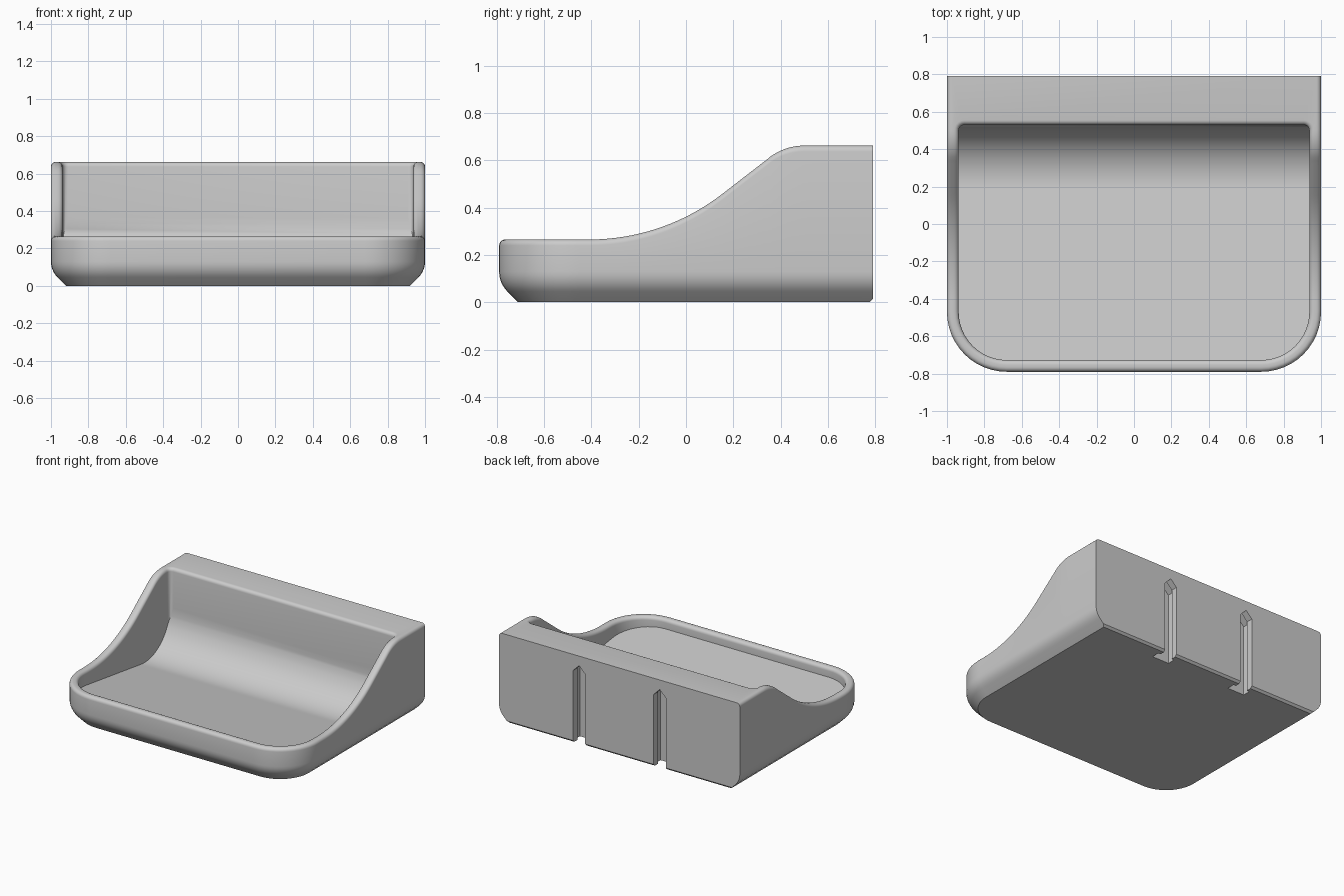
import bpy, bmesh
from math import sin, cos, tan, pi, sqrt, radians

cube = bpy.data.objects.get("Cube")
if cube:
    bpy.data.objects.remove(cube)

FRONT, BACK, CORNER = -0.79, 0.79, 0.32      # plan size and front corner radius
WALL, RIM = 0.0625, 0.025                    # wall thickness, rim rounding
POCKET_BACK, POCKET_R = 0.53, 0.03           # rear of pocket and its corner radius
SWEEP, TILT = 0.30, radians(8)               # rear sweep radius, backward floor slope
LOW, HIGH = 0.265, 0.662                     # rim heights at front and back

grey = bpy.data.materials.new("Plain grey")
grey.use_nodes = True
grey.diffuse_color = (0.6, 0.6, 0.6, 1)
grey.node_tree.nodes["Principled BSDF"].inputs["Base Color"].default_value = grey.diffuse_color


def rim_height(y):
    """Side silhouette: low lip, hollow arc, straight slope, round shoulder."""
    if y < -0.41:
        return LOW
    if y < 0.15:
        return LOW + 0.92 - sqrt(0.92 ** 2 - (y + 0.41) ** 2)
    if y < 0.351:
        return 0.455 + (y - 0.15) * 0.772
    if y < 0.5:
        return HIGH - 0.244 + sqrt(0.244 ** 2 - (0.5 - y) ** 2)
    return HIGH


def floor_height(y):
    """Floor slopes down to the rear, then sweeps up into the rear wall."""
    t = y - (POCKET_BACK - SWEEP)
    touch = -SWEEP * sin(TILT)
    if t < touch:
        return WALL + SWEEP * (1 - cos(TILT)) + (touch - t) * tan(TILT)
    return WALL + SWEEP - sqrt(max(SWEEP ** 2 - t ** 2, 0))


def plan(d, pocket=False, back=BACK):
    """Right half of the plan outline inset by d, from front to back."""
    r = CORNER - d
    pts = [(1 - CORNER + r * sin(k * pi / 24), FRONT + CORNER - r * cos(k * pi / 24))
           for k in range(12)]
    y0, y1, n = FRONT + CORNER, POCKET_BACK - POCKET_R, 48
    pts += [(1 - d, y0 + (y1 - y0) * k / n) for k in range(n + 1)]
    for k in range(1, 6):
        if pocket:
            r, a = POCKET_R + WALL - d, k * pi / 10
            pts.append((1 - WALL - POCKET_R + r * cos(a), y1 + r * sin(a)))
        else:
            pts.append((1 - d, y1 + (back - y1) * k / 5))
    return pts


bm = bmesh.new()
rings = []


def ring(points, height):
    right = [bm.verts.new((x, y, height(y))) for x, y in points]
    left = [bm.verts.new((-x, y, height(y))) for x, y in points]
    rings.append(right + left[::-1])


# Chamfered and rounded underside
ring(plan(0.08, back=BACK - 0.015), lambda y: 0)
ring(plan(0.065), lambda y: 0.015)
for k in range(7):
    a = pi / 4 * (1 - k / 6)
    ring(plan(0.12 * (1 - cos(a))), lambda y, a=a: 0.13 - 0.12 * sin(a))

# Rounded rim, outside then inside
for k in range(6):
    a = k * pi / 10
    ring(plan(RIM * (1 - cos(a))), lambda y, a=a: rim_height(y) - RIM * (1 - sin(a)))
for k in range(6):
    a = k * pi / 10
    ring(plan(WALL - RIM * (1 - sin(a)), True),
         lambda y, a=a: rim_height(y) - RIM * (1 - cos(a)))

# Pocket walls end on the swept floor
ring(plan(WALL, True), floor_height)

for lower, upper in zip(rings, rings[1:]):
    n = len(lower)
    for i in range(n):
        j = (i + 1) % n
        bm.faces.new((lower[i], lower[j], upper[j], upper[i]))
bm.faces.new(rings[0][::-1])
loop = rings[-1]
for i in range(len(loop) // 2 - 1):
    bm.faces.new((loop[i], loop[i + 1], loop[-2 - i], loop[-1 - i]))
bmesh.ops.recalc_face_normals(bm, faces=bm.faces[:])
mesh = bpy.data.meshes.new("tray")
bm.to_mesh(mesh)
bm.free()
tray = bpy.data.objects.new("tray", mesh)
bpy.context.collection.objects.link(tray)
mesh.materials.append(grey)


def slot_cutter(x, half, top, y0, y1):
    """Upright pointed prism that is open through the underside."""
    cut = bmesh.new()
    profile = [(-half, -0.1), (half, -0.1), (half, top - half), (0, top), (-half, top - half)]
    face = cut.faces.new([cut.verts.new((x + u, y0, z)) for u, z in profile])
    out = bmesh.ops.extrude_face_region(cut, geom=[face])["geom"]
    moved = [v for v in out if isinstance(v, bmesh.types.BMVert)]
    bmesh.ops.translate(cut, verts=moved, vec=(0, y1 - y0, 0))
    bmesh.ops.recalc_face_normals(cut, faces=cut.faces[:])
    data = bpy.data.meshes.new("slot_cutter")
    cut.to_mesh(data)
    cut.free()
    data.materials.append(grey)
    obj = bpy.data.objects.new("slot_cutter", data)
    obj.hide_render = True
    bpy.context.collection.objects.link(obj)
    return obj


# Two hanging slots in the rear: narrow neck, wider head inside
bpy.ops.object.select_all(action="DESELECT")
bpy.context.view_layer.objects.active = tray
tray.select_set(True)
for x in (-0.335, 0.335):
    for half, top, y0, y1 in ((0.05, 0.59, 0.72, 0.85), (0.07, 0.605, 0.68, 0.74)):
        cutter = slot_cutter(x, half, top, y0, y1)
        mod = tray.modifiers.new("slot", "BOOLEAN")
        mod.operation, mod.solver, mod.object = "DIFFERENCE", "EXACT", cutter
        bpy.ops.object.modifier_apply(modifier=mod.name)
        bpy.data.objects.remove(cutter)

bpy.ops.object.shade_smooth_by_angle(angle=pi / 6)
